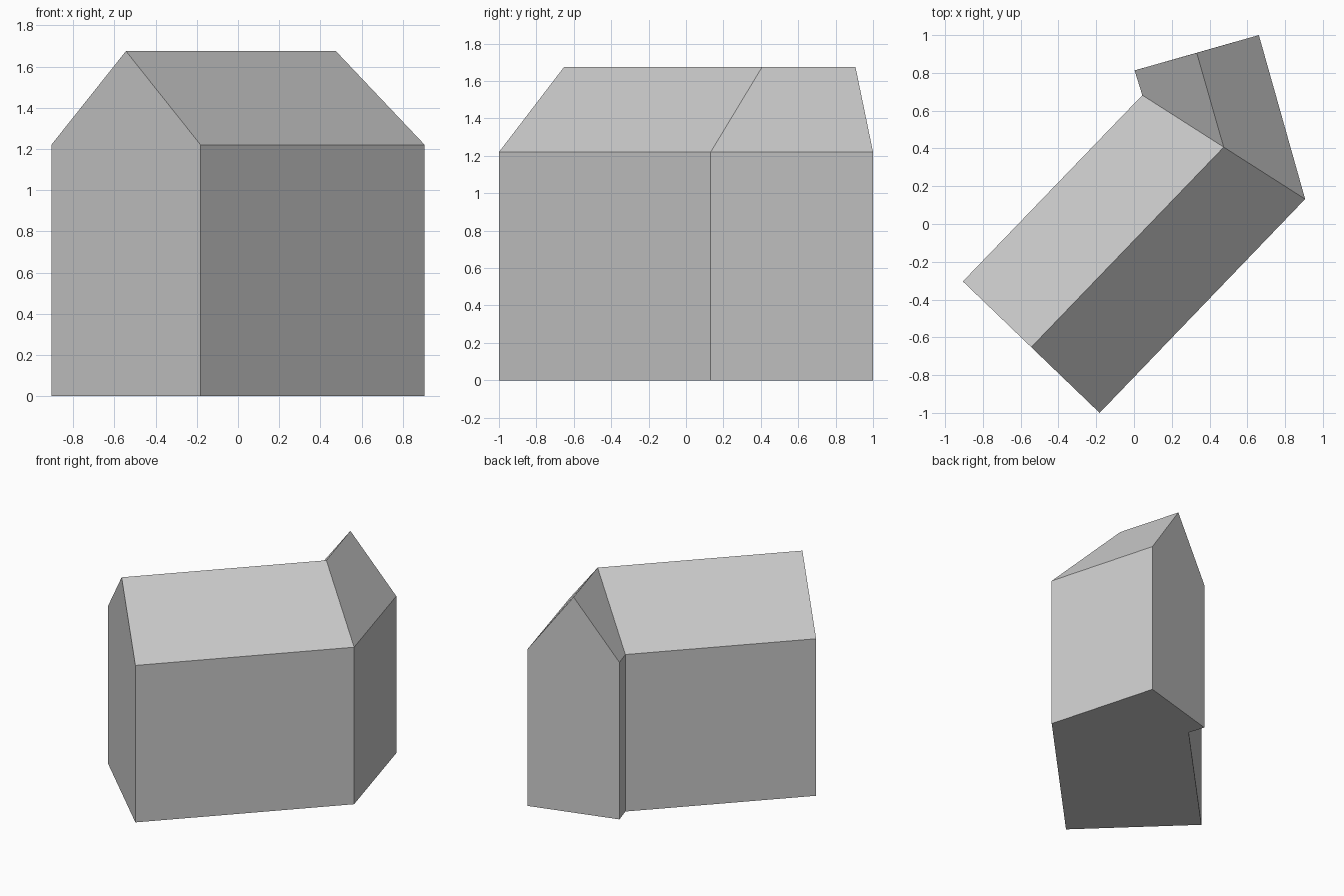
import bpy
import bmesh

# Remove the default cube
cube = bpy.data.objects.get("Cube")
if cube:
    bpy.data.objects.remove(cube, do_unlink=True)

EAVE, RIDGE = 1.22, 1.675

# Gable stations along the bent building: left eave, ridge, right eave
stations = [
    ((-0.906, -0.304), (-0.544, -0.652), (-0.182, -1.0)),
    ((0.044, 0.682), (0.475, 0.407), (0.906, 0.132)),
    ((0.003, 0.813), (0.332, 0.906), (0.661, 1.0)),
]

# Plain grey for the whole building
grey = bpy.data.materials.new("grey")
grey.use_nodes = True
colour = (0.6, 0.6, 0.6, 1)
grey.diffuse_color = colour
grey.node_tree.nodes["Principled BSDF"].inputs["Base Color"].default_value = colour


def gable_ring(bm, left, ridge, right):
    """Five-point gable outline standing on the ground."""
    points = [(*left, 0), (*left, EAVE), (*ridge, RIDGE), (*right, EAVE), (*right, 0)]
    return [bm.verts.new(p) for p in points]


# Loft the gables into one closed shell with a mitred bend
bm = bmesh.new()
rings = [gable_ring(bm, *s) for s in stations]
for a, b in zip(rings, rings[1:]):
    for i in range(len(a)):
        j = (i + 1) % len(a)
        bm.faces.new((a[i], a[j], b[j], b[i]))

# Gable end walls
bm.faces.new(rings[0])
bm.faces.new(rings[-1])
bmesh.ops.recalc_face_normals(bm, faces=bm.faces)

mesh = bpy.data.meshes.new("house_shell")
bm.to_mesh(mesh)
bm.free()
mesh.materials.append(grey)
house = bpy.data.objects.new("house_shell", mesh)
bpy.context.collection.objects.link(house)
